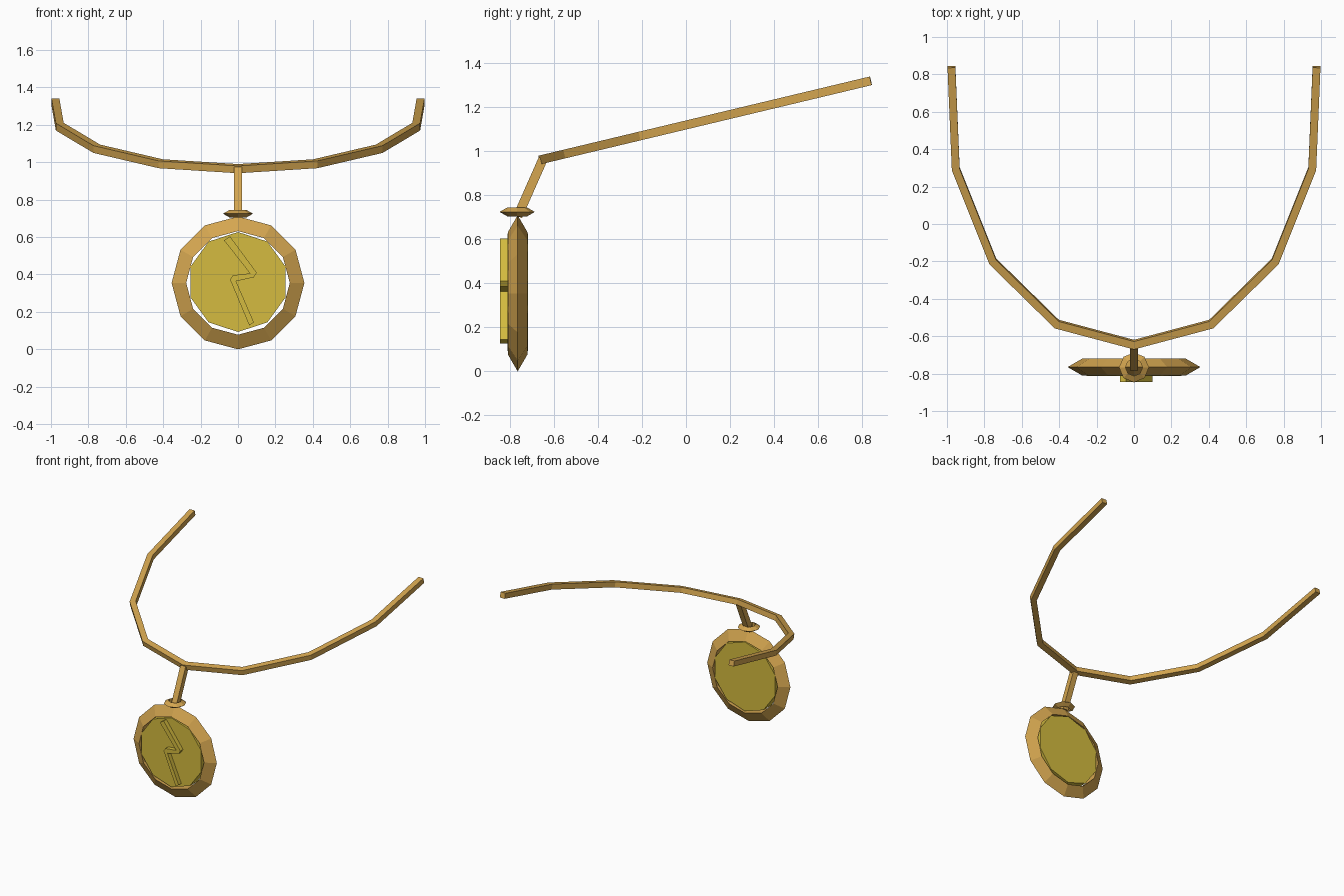
import bpy, bmesh, math
from mathutils import Vector

cube = bpy.data.objects.get("Cube")
if cube:
    bpy.data.objects.remove(cube, do_unlink=True)


def material(name, color):
    m = bpy.data.materials.new(name)
    m.use_nodes = True
    m.diffuse_color = (*color, 1)
    m.node_tree.nodes["Principled BSDF"].inputs["Base Color"].default_value = (*color, 1)
    return m


gold = material("warm_gold", (0.66, 0.38, 0.08))
yellow = material("yellow_gold", (0.66, 0.50, 0.05))


def mesh_object(name, bm, mat):
    bmesh.ops.recalc_face_normals(bm, faces=bm.faces)
    me = bpy.data.meshes.new(name)
    bm.to_mesh(me)
    bm.free()
    me.materials.append(mat)
    ob = bpy.data.objects.new(name, me)
    bpy.context.collection.objects.link(ob)
    return ob


def square_bar(name, points, up, width, height, mat):
    """Square section swept along a path with mitred corners."""
    bm = bmesh.new()
    pts = [Vector(p) for p in points]
    up = up.normalized()
    dirs = [(b - a).normalized() for a, b in zip(pts, pts[1:])]
    rings = []
    for i, p in enumerate(pts):
        before, after = dirs[max(i - 1, 0)], dirs[min(i, len(dirs) - 1)]
        side = (before + after).cross(up).normalized()
        side *= width / 2 / side.dot(before.cross(up).normalized())
        rise = up * height / 2
        rings.append([bm.verts.new(p + side * s + rise * t)
                      for s, t in ((-1, -1), (1, -1), (1, 1), (-1, 1))])
    for a, b in zip(rings, rings[1:]):
        for k in range(4):
            j = (k + 1) % 4
            bm.faces.new((a[k], a[j], b[j], b[k]))
    bm.faces.new(rings[0])
    bm.faces.new(rings[-1])
    return mesh_object(name, bm, mat)


def bevelled_ring(name, location, major, minor, sides, tilt):
    """Ring of triangular section with its sharp edge outwards."""
    bpy.ops.mesh.primitive_torus_add(
        location=location, rotation=(tilt, 0, 0), major_radius=major,
        minor_radius=minor, major_segments=sides, minor_segments=3)
    ob = bpy.context.object
    ob.name = name
    ob.data.materials.append(gold)


# Open collar, lying in a plane that rises towards the back
slope = 0.239
half = [(0.976, 0.84), (0.953, 0.295), (0.755, -0.2), (0.413, -0.535)]
plan = half + [(0, -0.645)] + [(-x, y) for x, y in reversed(half)]
square_bar("collar", [(x, y, 1.12 + slope * y) for x, y in plan],
           Vector((0, -slope, 1)), 0.042, 0.04, gold)

# Stem hanging from the collar, and the bail ring at its foot
square_bar("stem", [(0, -0.65, 0.965), (0, -0.765, 0.705)],
           Vector((1, 0, 0)), 0.042, 0.044, gold)
bevelled_ring("bail_ring", (0, -0.767, 0.725), 0.057, 0.023, 8, 0)

# Pendant rim and disc
bevelled_ring("pendant_rim", (0, -0.765, 0.355), 0.303, 0.052, 12, math.pi / 2)
bpy.ops.mesh.primitive_cylinder_add(
    vertices=10, radius=0.267, depth=0.093,
    location=(0, -0.765, 0.36), rotation=(math.pi / 2, 0, 0))
disc = bpy.context.object
disc.name = "pendant_disc"
disc.data.materials.append(yellow)

# Raised zigzag on the front of the disc
outline = [(-0.075, 0.583), (0.064, 0.406), (-0.027, 0.396), (-0.043, 0.374),
           (0.06, 0.128), (0.085, 0.144), (-0.01, 0.364), (0.085, 0.385),
           (0.1, 0.41), (-0.043, 0.604)]
bm = bmesh.new()
face = bm.faces.new([bm.verts.new((x, -0.845, z)) for x, z in outline])
extruded = bmesh.ops.extrude_face_region(bm, geom=[face], use_keep_orig=True)
bmesh.ops.translate(bm, vec=(0, 0.04, 0),
                    verts=[v for v in extruded["geom"] if isinstance(v, bmesh.types.BMVert)])
mesh_object("zigzag_relief", bm, yellow)
